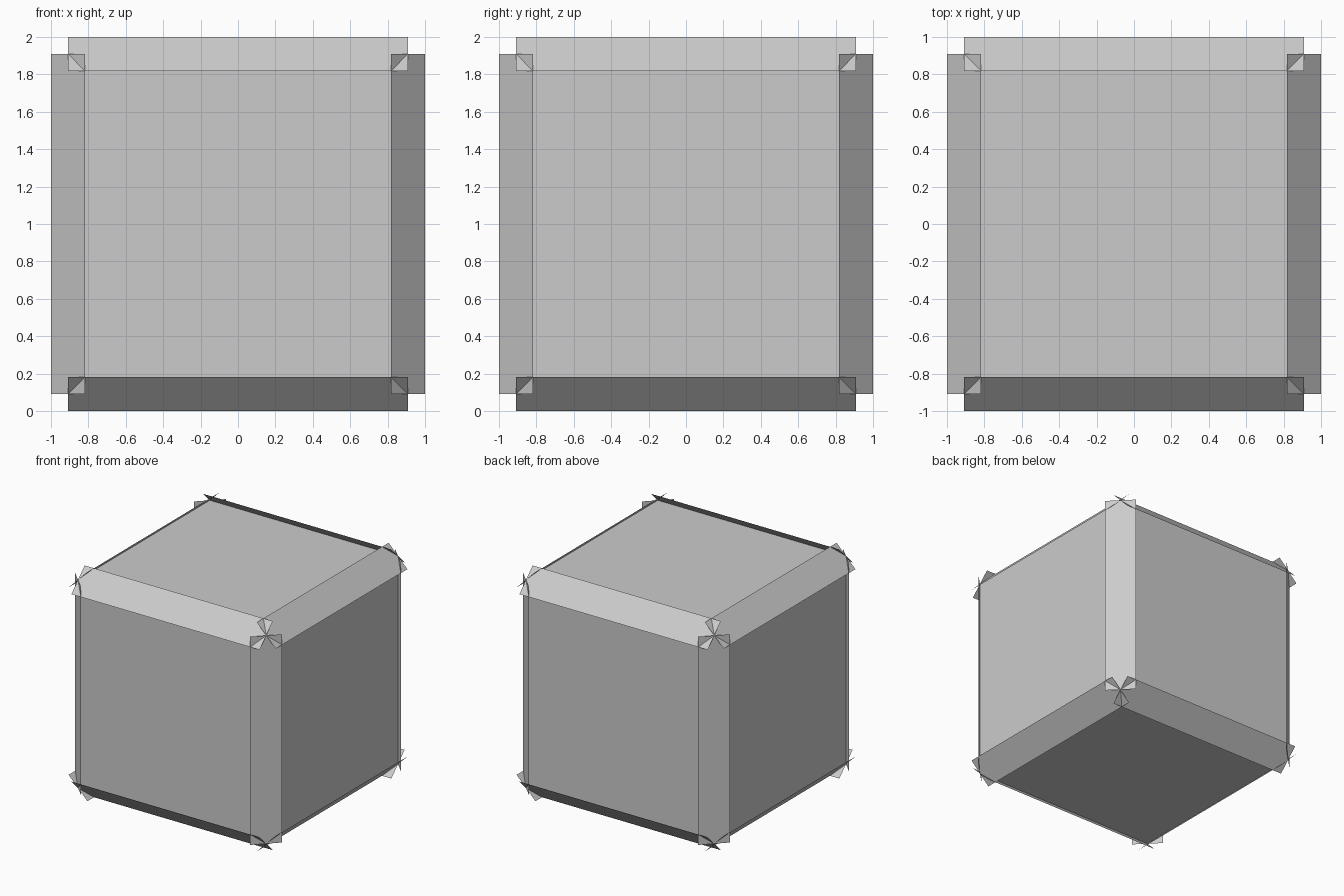
import bpy, bmesh
from mathutils import Vector

if "Cube" in bpy.data.objects:
    bpy.data.objects.remove(bpy.data.objects["Cube"])

H = 1 / 1.1      # half size of the cube body
W = 1 - H        # how far each edge strip sticks out past the body
CENTRE = Vector((0, 0, 1))

# Cube body
bpy.ops.mesh.primitive_cube_add(size=2 * H, location=CENTRE)
bpy.context.object.name = "cube_body"


def edge_strip(axis, sa, sb):
    """Flat strip lying at 45 degrees across one edge of the cube."""
    a, b = (axis + 1) % 3, (axis + 2) % 3
    pts = []
    for along, t in ((-1, -1), (1, -1), (1, 1), (-1, 1)):
        p = Vector()
        p[axis] = along * H
        p[a] = sa * (H + t * W)
        p[b] = sb * (H - t * W)
        pts.append(p)
    out = Vector()
    out[a], out[b] = sa, sb
    if (pts[1] - pts[0]).cross(pts[2] - pts[1]).dot(out) < 0:
        pts.reverse()
    bm = bmesh.new()
    bm.faces.new([bm.verts.new(p) for p in pts])
    name = "edge_strip_" + "xyz"[axis]
    mesh = bpy.data.meshes.new(name)
    bm.to_mesh(mesh)
    bm.free()
    ob = bpy.data.objects.new(name, mesh)
    ob.location = CENTRE
    bpy.context.collection.objects.link(ob)


# Twelve strips, one per cube edge
for axis in range(3):
    for sa in (-1, 1):
        for sb in (-1, 1):
            edge_strip(axis, sa, sb)
